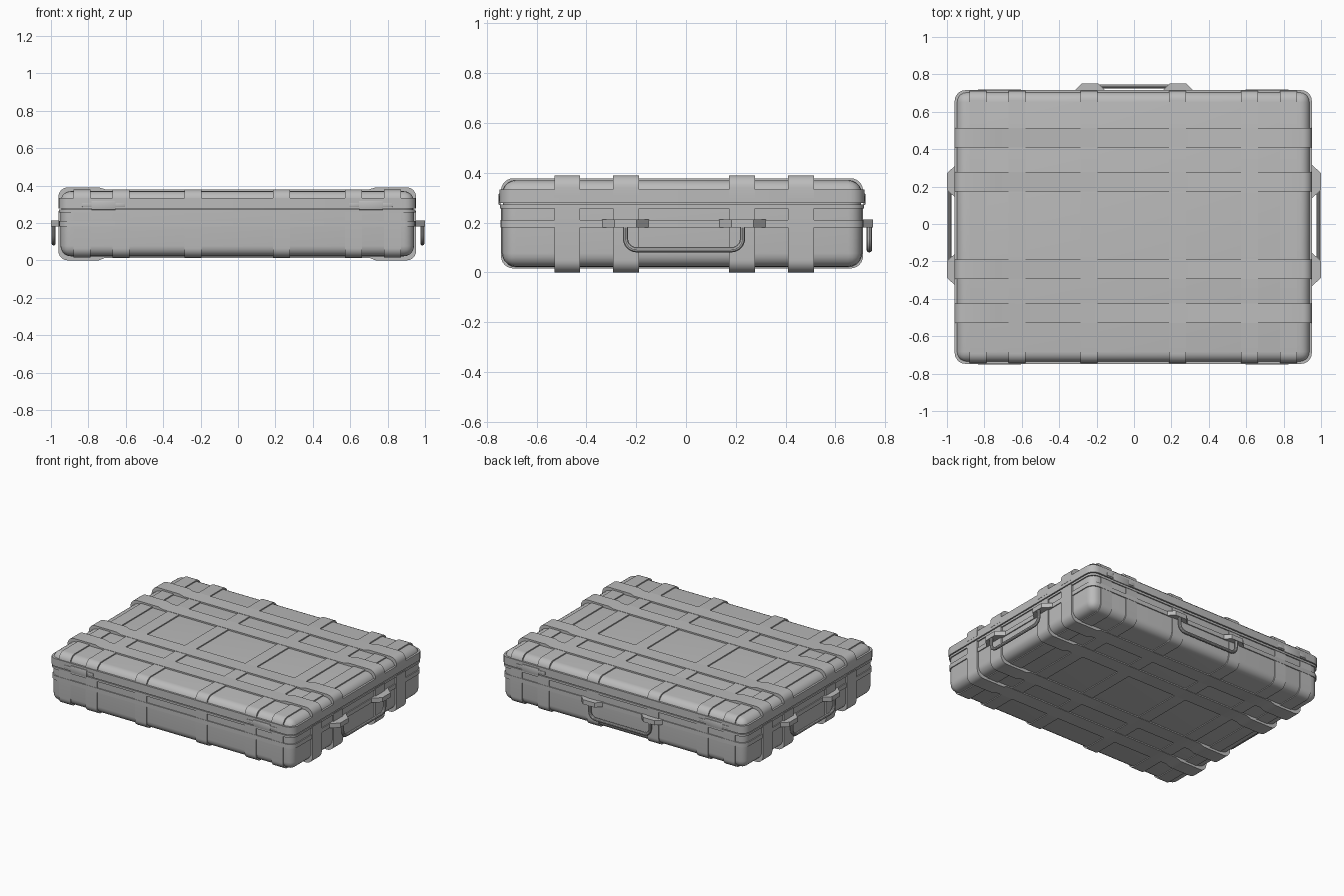
import bpy, bmesh, math
from mathutils import Vector

cube = bpy.data.objects.get("Cube")
if cube:
    bpy.data.objects.remove(cube, do_unlink=True)

grey = bpy.data.materials.new("case_grey")
grey.use_nodes = True
grey.diffuse_color = (0.5, 0.5, 0.5, 1)
grey.node_tree.nodes["Principled BSDF"].inputs["Base Color"].default_value = (0.5, 0.5, 0.5, 1)

CX, CY = -0.004, -0.016       # centre of the shell
HX, HY = 0.945, 0.722         # half size of the shell


def finish(name, mesh):
    mesh.materials.clear()
    mesh.materials.append(grey)
    for p in mesh.polygons:
        p.use_smooth = True
        p.material_index = 0
    mesh.set_sharp_from_angle(angle=math.radians(30))
    obj = bpy.data.objects.new(name, mesh)
    bpy.context.collection.objects.link(obj)
    return obj


def from_bmesh(name, bm):
    bmesh.ops.recalc_face_normals(bm, faces=bm.faces)
    mesh = bpy.data.meshes.new(name)
    bm.to_mesh(mesh)
    bm.free()
    return finish(name, mesh)


def box(name, lo, hi, radius=0.0, keep=lambda mid, along: True, segments=5):
    """Box between two corners; edges chosen by keep are rounded."""
    bm = bmesh.new()
    bmesh.ops.create_cube(bm, size=1)
    lo, hi = Vector(lo), Vector(hi)
    for v in bm.verts:
        v.co = Vector(hi[i] if v.co[i] > 0 else lo[i] for i in range(3))
    if radius:
        chosen = []
        for e in bm.edges:
            a, b = e.verts[0].co, e.verts[1].co
            along = max(range(3), key=lambda i: abs(a[i] - b[i]))
            if keep((a + b) / 2 - (lo + hi) / 2, along):
                chosen.append(e)
        bmesh.ops.bevel(bm, geom=chosen, offset=radius, segments=segments,
                        profile=0.5, affect='EDGES', clamp_overlap=True)
    return from_bmesh(name, bm)


def prism(name, points, place, lo, hi):
    """Extrude a 2D profile from lo to hi; place turns (u, v, w) into x, y, z."""
    bm = bmesh.new()
    rings = [[bm.verts.new(place(u, v, w)) for u, v in points] for w in (lo, hi)]
    bm.faces.new(rings[0])
    bm.faces.new(rings[1])
    n = len(points)
    for i in range(n):
        j = (i + 1) % n
        bm.faces.new((rings[0][i], rings[0][j], rings[1][j], rings[1][i]))
    return from_bmesh(name, bm)


def arc(u, v, r, start, end, steps=6):
    return [(u + r * math.cos(t), v + r * math.sin(t)) for t in
            (math.radians(start + (end - start) * i / steps) for i in range(steps + 1))]


def mirrored(half):
    return half + [(-u, v) for u, v in reversed(half)]


def upright(mid, along):
    return along == 2


def upper(mid, along):
    return along == 2 or mid.z > 0.001


def lower(mid, along):
    return along == 2 or mid.z < -0.001


def shell(name, grow, z0, z1, radius, keep, segments=5):
    return box(name, (CX - HX - grow, CY - HY - grow, z0),
               (CX + HX + grow, CY + HY + grow, z1), radius, keep, segments)


# Shell halves with the rims around the seam
shell("base_shell", 0.0, 0.022, 0.262, 0.055, lower)
shell("lid_shell", 0.0, 0.28, 0.370, 0.055, upper)
shell("seam_core", -0.004, 0.24, 0.30, 0.055, upright)
shell("base_rim", 0.008, 0.257, 0.272, 0.06, upright)
shell("lid_rim", 0.010, 0.278, 0.333, 0.06, upright)
shell("base_belt", 0.007, 0.180, 0.210, 0.06, upright)

# Ribs running front to back over lid and base
rib_y = HY + 0.005
lid_rib = mirrored([(rib_y, 0.30)] + arc(rib_y - 0.05, 0.328, 0.05, 0, 90))
base_rib = mirrored([(rib_y, 0.262)] + arc(rib_y - 0.05, 0.066, 0.05, 0, -90))
for side in (-1, 1):
    for x in (0.236, 0.621, 0.830):
        c = CX + side * x
        for name, profile in (("lid_rib", lid_rib), ("base_rib", base_rib)):
            prism(name, profile, lambda u, v, w: (w, u + CY, v), c - 0.045, c + 0.045)

# Straps running side to side, thicker at the ends
strap_x = 0.956
lid_strap = mirrored([(strap_x, 0.298)] + arc(strap_x - 0.05, 0.340, 0.05, 0, 90)
                     + [(0.74, 0.390), (0.705, 0.380)])
base_strap = mirrored([(strap_x, 0.265)] + arc(strap_x - 0.05, 0.05, 0.05, 0, -90)
                      + [(0.74, 0.0), (0.705, 0.014)])
STRAP_CY = -0.008
for side in (-1, 1):
    for y in (0.233, 0.469):
        c = STRAP_CY + side * y
        for name, profile in (("lid_strap", lid_strap), ("base_strap", base_strap)):
            prism(name, profile, lambda u, v, w: (u + CX, w, v), c - 0.052, c + 0.052)


# Carrying handles: two mounts and a hanging loop, built in (along, outward, up)
def handle(name, place, wall, out):
    for side in (-1, 1):
        c = side * 0.235
        prism(name + "_mount",
              [(c - 0.095, wall), (c - 0.045, out), (c + 0.045, out), (c + 0.095, wall)],
              place, 0.180, 0.212)
    r, low, d = 0.045, 0.091, out - 0.014
    half = [(0.235, 0.20)] + arc(0.235 - r, low + r, r, 0, -90)
    curve = bpy.data.curves.new(name, 'CURVE')
    curve.dimensions = '3D'
    curve.bevel_depth = 0.011
    curve.bevel_resolution = 3
    curve.use_fill_caps = True
    path = mirrored(half)
    spline = curve.splines.new('POLY')
    spline.points.add(len(path) - 1)
    for p, (a, z) in zip(spline.points, path):
        p.co = (*place(a, d, z), 1)
    temp = bpy.data.objects.new(name + "_path", curve)
    bpy.context.collection.objects.link(temp)
    bpy.context.view_layer.update()
    mesh = bpy.data.meshes.new_from_object(
        temp.evaluated_get(bpy.context.evaluated_depsgraph_get()))
    bpy.data.objects.remove(temp, do_unlink=True)
    finish(name, mesh)


handle("left_handle", lambda a, o, z: (o, a + STRAP_CY, z), 0.945, 1.0)
handle("right_handle", lambda a, o, z: (-o, a + STRAP_CY, z), 0.945, 1.0)
handle("back_handle", lambda a, o, z: (a, o, z), 0.70, 0.75)

# Latches in front, hinges behind: a raised plate flanked by tabs
for end, name in ((-1, "latch"), (1, "hinge")):
    y = CY + end * (HY + 0.010)
    for side in (-1, 1):
        c = CX + side * 0.715
        box(name + "_plate", (c - 0.065, y - 0.004, 0.270), (c + 0.065, y + 0.004, 0.318),
            0.003, segments=2)
        for t in (-1, 1):
            m = c + t * 0.085
            box(name + "_tab", (m - 0.03, y - 0.003, 0.286), (m + 0.03, y + 0.003, 0.308),
                0.002, segments=2)
